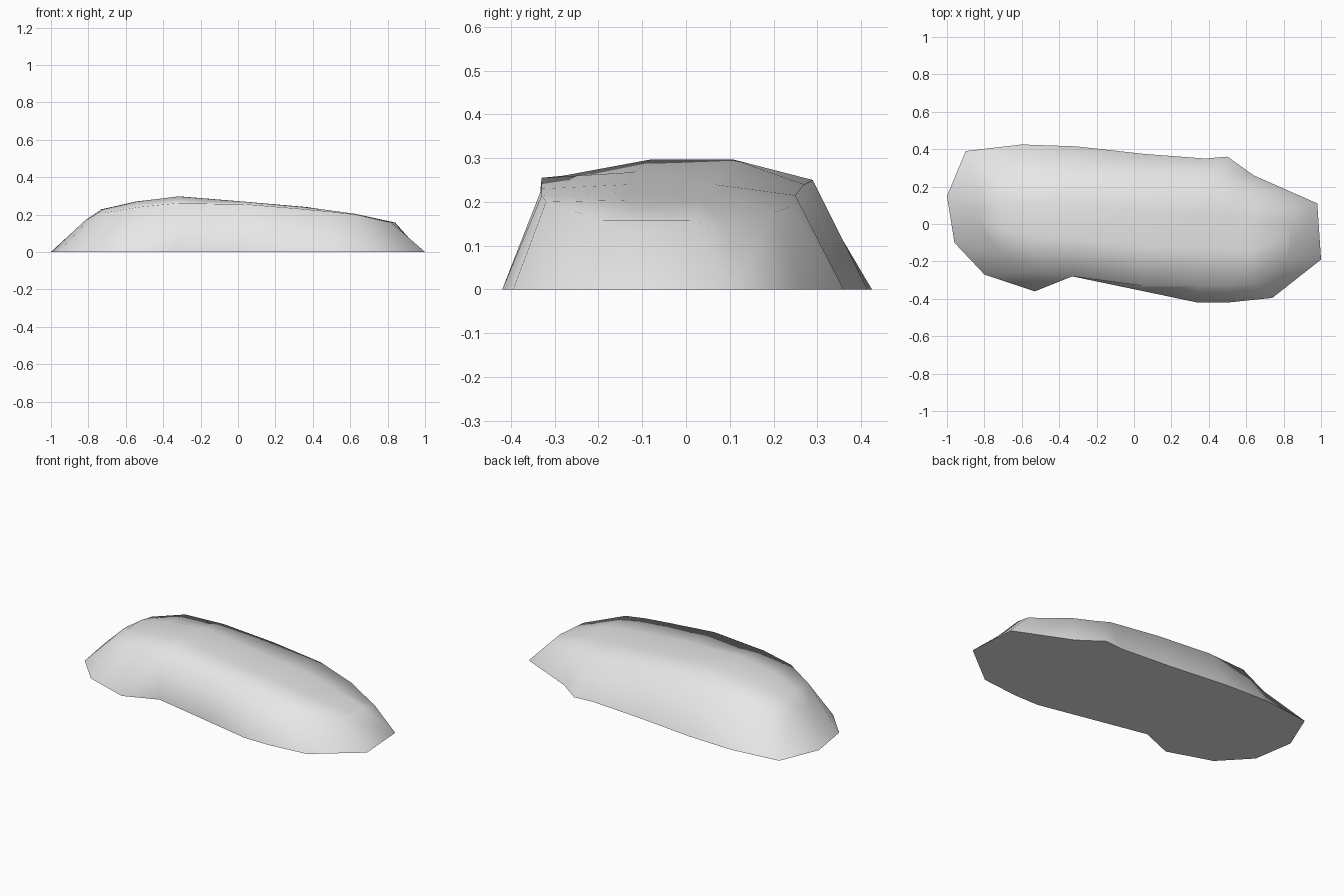
import bpy
import bmesh
import math
from mathutils import Vector

default_cube = bpy.data.objects.get("Cube")
if default_cube:
    bpy.data.objects.remove(default_cube, do_unlink=True)

# Light grey stone material
stone = bpy.data.materials.new("light_grey_stone")
stone.use_nodes = True
colour = (0.8, 0.8, 0.8, 1.0)
stone.diffuse_color = colour
stone.node_tree.nodes["Principled BSDF"].inputs["Base Color"].default_value = colour

# Cross-sections from one end to the other:
# front foot, front rim, crown height, back rim, back foot
sections = [
    ((-.96, -.1), (-.8, -.05, .17), .172, (-.82, .12, .165), (-1, .15)),
    ((-.8, -.27), (-.71, -.16, .21), .228, (-.74, .23, .2), (-.9, .39)),
    ((-.53, -.36), (-.53, -.25, .24), .27, (-.55, .28, .245), (-.6, .425)),
    ((-.33, -.28), (-.33, -.28, .26), .297, (-.3, .29, .25), (-.31, .415)),
    ((.03, -.355), (.04, -.33, .255), .268, (.05, .27, .24), (.05, .375)),
    ((.34, -.42), (.34, -.33, .23), .24, (.38, .25, .215), (.38, .35)),
    ((.5, -.42), (.5, -.33, .215), .222, (.48, .24, .19), (.5, .36)),
    ((.74, -.395), (.63, -.32, .2), .204, (.62, .2, .175), (.64, .26)),
    ((1, -.19), (.82, -.19, .157), .157, (.85, .1, .135), (.98, .11)),
]


def section_points(front_foot, front_rim, crown, back_rim, back_foot):
    """Walk over the mound from the front foot to the back foot."""
    front, back = Vector(front_rim), Vector(back_rim)
    points = [Vector((*front_foot, 0)), front]
    for step in (.35, .68):
        middle = front.lerp(back, step)
        middle.z = crown
        points.append(middle)
    return points + [back, Vector((*back_foot, 0))]


# Loft the sections into one closed mound
bm = bmesh.new()
rows = [[bm.verts.new(p) for p in section_points(*s)] for s in sections]
for row, following in zip(rows, rows[1:]):
    for i in range(len(row) - 1):
        bm.faces.new((row[i], following[i], following[i + 1], row[i + 1]))

# Sloping ends
for row in (rows[0], rows[-1]):
    bm.faces.new(row)

# Flat underside
outline = [row[0] for row in rows] + [row[-1] for row in reversed(rows)]
bm.faces.new(outline)
bmesh.ops.recalc_face_normals(bm, faces=bm.faces[:])

mesh = bpy.data.meshes.new("stone_mound")
bm.to_mesh(mesh)
bm.free()
mesh.materials.append(stone)
mound = bpy.data.objects.new("stone_mound", mesh)
bpy.context.collection.objects.link(mound)

# Soft sides and top, crisp edge around the underside
bpy.ops.object.select_all(action="DESELECT")
mound.select_set(True)
bpy.context.view_layer.objects.active = mound
bpy.ops.object.shade_smooth_by_angle(angle=math.radians(85))
